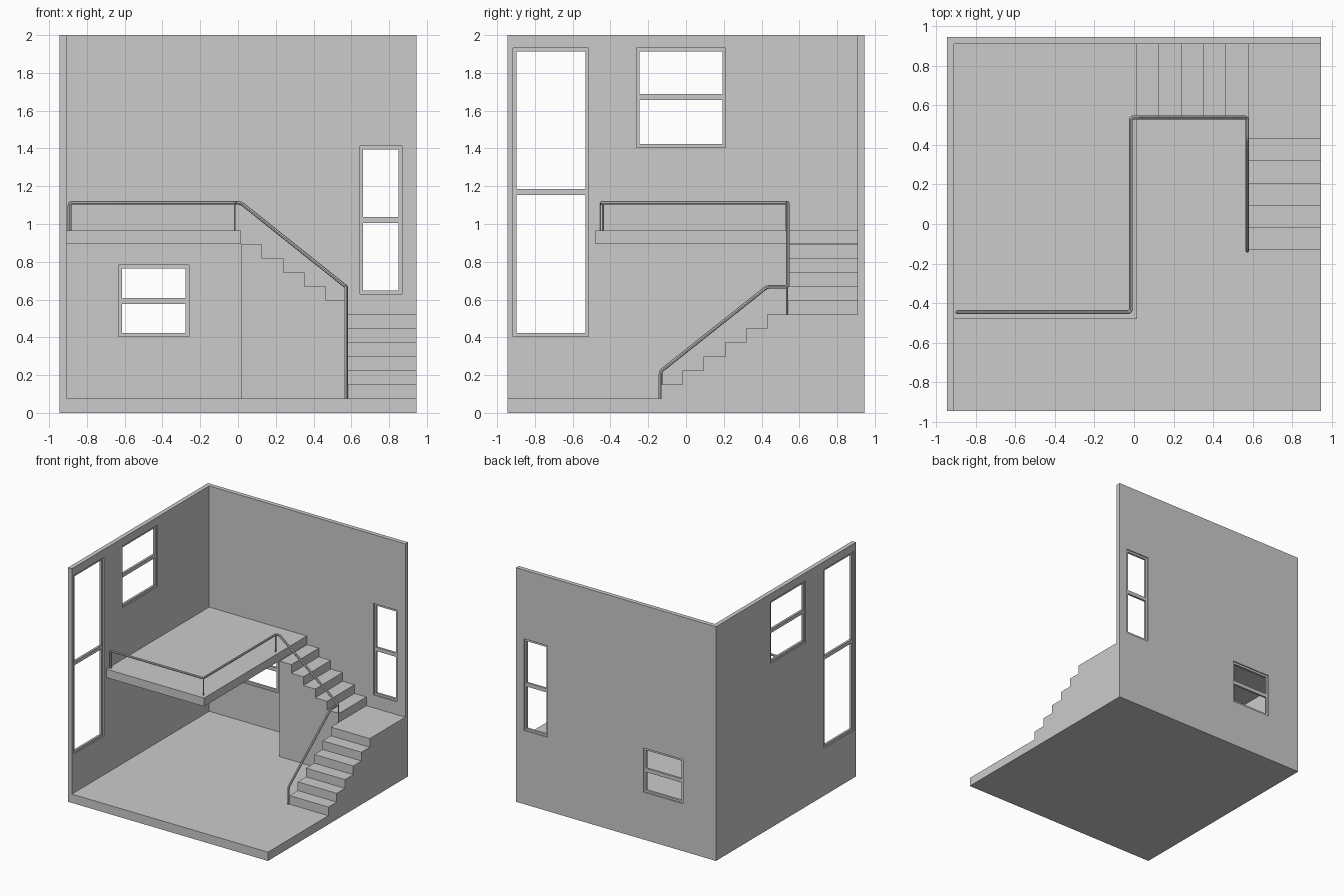
import bpy, bmesh
from mathutils import Vector

if "Cube" in bpy.data.objects:
    bpy.data.objects.remove(bpy.data.objects["Cube"])


def new_object(name, bm):
    bmesh.ops.recalc_face_normals(bm, faces=bm.faces)
    mesh = bpy.data.meshes.new(name)
    bm.to_mesh(mesh)
    bm.free()
    ob = bpy.data.objects.new(name, mesh)
    bpy.context.collection.objects.link(ob)
    return ob


def add_box(bm, lo, hi):
    verts = bmesh.ops.create_cube(bm, size=1)["verts"]
    for v in verts:
        v.co = Vector([(a + b) / 2 + c * (b - a) for a, b, c in zip(lo, hi, v.co)])


def box(name, lo, hi):
    bm = bmesh.new()
    add_box(bm, lo, hi)
    return new_object(name, bm)


def cut(wall, cutter):
    mod = wall.modifiers.new("opening", "BOOLEAN")
    mod.operation = "DIFFERENCE"
    mod.solver = "EXACT"
    mod.object = cutter
    bpy.context.view_layer.objects.active = wall
    bpy.ops.object.modifier_apply(modifier=mod.name)
    bpy.data.objects.remove(cutter)


def window(name, wall, to_world, u0, u1, z0, z1, bar):
    """Opening in the wall plus a slightly recessed two-pane frame."""
    def corners(a, b, c, d, w0, w1):
        p, q = to_world(a, w0, c), to_world(b, w1, d)
        return [min(s) for s in zip(p, q)], [max(s) for s in zip(p, q)]
    cut(wall, box("cutter", *corners(u0, u1, z0, z1, 0.85, 1.0)))
    t = 0.018
    bm = bmesh.new()
    for a, b, c, d in ((u0, u0 + t, z0, z1), (u1 - t, u1, z0, z1),
                       (u0 + t, u1 - t, z0, z0 + t), (u0 + t, u1 - t, z1 - t, z1),
                       (u0 + t, u1 - t, bar - 0.016, bar + 0.016)):
        add_box(bm, *corners(a, b, c, d, 0.918, 0.936))
    new_object(name, bm)


def extrude_profile(name, pts, direction):
    bm = bmesh.new()
    face = bm.faces.new([bm.verts.new(p) for p in pts])
    geo = bmesh.ops.extrude_face_region(bm, geom=[face])["geom"]
    bmesh.ops.translate(bm, vec=direction,
                        verts=[g for g in geo if isinstance(g, bmesh.types.BMVert)])
    return new_object(name, bm)


def tube(name, pts, radius, fillet=0.025):
    """Round bar along a path with softened corners."""
    pts = [Vector(p) for p in pts]
    path = [pts[0]]
    for a, b, c in zip(pts, pts[1:], pts[2:]):
        p = b + (a - b).normalized() * fillet
        q = b + (c - b).normalized() * fillet
        for i in range(6):
            t = i / 5
            path.append(p * (1 - t) ** 2 + b * 2 * t * (1 - t) + q * t * t)
    path.append(pts[-1])
    cu = bpy.data.curves.new(name, "CURVE")
    cu.dimensions = "3D"
    cu.bevel_depth = radius
    cu.bevel_resolution = 2
    cu.use_fill_caps = True
    sp = cu.splines.new("POLY")
    sp.points.add(len(path) - 1)
    for s, p in zip(sp.points, path):
        s.co = (*p, 1)
    ob = bpy.data.objects.new(name, cu)
    bpy.context.collection.objects.link(ob)
    bpy.ops.object.select_all(action="DESELECT")
    ob.select_set(True)
    bpy.context.view_layer.objects.active = ob
    bpy.ops.object.convert(target="MESH")
    bpy.ops.object.shade_smooth_by_angle()


E, I, F = 0.945, 0.908, 0.075   # outer edge, inner wall face, floor top

# Room shell
box("floor", (-I, -E, 0), (E, I, F))
left_wall = box("left_wall", (-E, -E, 0), (-I, I, 2))
back_wall = box("back_wall", (-E, I, 0), (E, E, 2))

# Windows
on_left = lambda u, w, z: (-w, u, z)
on_back = lambda u, w, z: (u, w, z)
window("tall_window", left_wall, on_left, -0.915, -0.515, 0.405, 1.932, 1.17)
window("upper_window", left_wall, on_left, -0.263, 0.21, 1.405, 1.932, 1.672)
window("landing_window", back_wall, on_back, 0.645, 0.868, 0.63, 1.412, 1.022)
window("low_window", back_wall, on_back, -0.632, -0.26, 0.405, 0.782, 0.593)

# Mezzanine
box("mezzanine", (-I, -0.48, 0.893), (0.015, I, 0.965))

# Stairs: solid stepped profiles
RISE, RUN, LAND = 0.0742, 0.1118, 0.52
SX, SY = 0.577, 0.54            # stair side faces

prof = [(-0.13, F)]
for i in range(6):
    y = -0.13 + i * RUN
    prof += [(y, F + i * RISE), (y, F + (i + 1) * RISE)]
prof = prof[1:] + [(I, LAND), (I, F)]
extrude_profile("lower_stairs_and_landing", [(SX, y, z) for y, z in prof], (E - SX, 0, 0))

prof = [(SX, F)]
for i in range(5):
    x = SX - i * 0.1124
    z = LAND + (i + 1) * RISE
    prof += [(x, z), (x - 0.1124, z)]
prof += [(0.015, F)]
extrude_profile("upper_stairs", [(x, SY, z) for x, z in prof], (0, I - SY, 0))

# Handrail
RX = 0.572
tube("handrail", [(-0.892, -0.445, 0.965), (-0.892, -0.445, 1.112), (-0.017, -0.445, 1.112),
                  (-0.017, 0.538, 1.112), (0.015, 0.538, 1.112), (RX, 0.538, 0.668),
                  (RX, 0.43, 0.668), (RX, -0.135, 0.22), (RX, -0.135, F)], 0.0095, 0.015)

# Thin rail posts
for n, x, y, z0, z1 in (("corner_post", -0.017, -0.44, 0.965, 1.11),
                        ("stair_head_post", -0.017, 0.532, 0.965, 1.11),
                        ("landing_post", RX + 0.004, 0.535, LAND, 0.67)):
    tube(n, [(x, y, z0), (x, y, z1)], 0.005)
